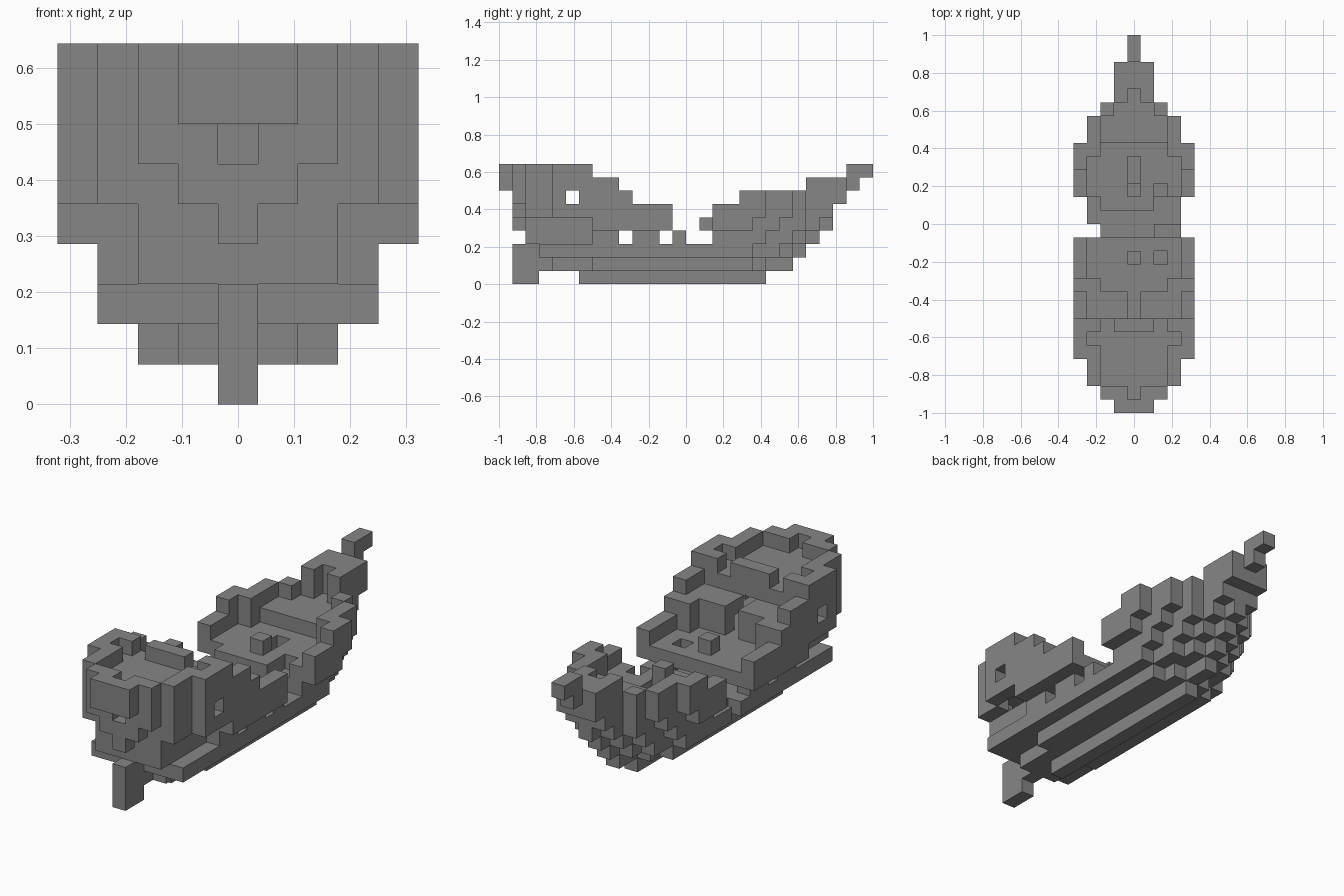
import bpy
import bmesh
from mathutils import Vector

if "Cube" in bpy.data.objects:
    bpy.data.objects.remove(bpy.data.objects["Cube"], do_unlink=True)

UNIT = 1 / 14  # one block
material = bpy.data.materials.new("plain grey")
material.use_nodes = True
GREY = (0.24, 0.24, 0.24, 1)
material.diffuse_color = GREY
material.node_tree.nodes["Principled BSDF"].inputs["Base Color"].default_value = GREY

cells = {}  # (across, along, layer) -> part name


def fill(part, across, along, layers):
    for i in across:
        for j in along:
            for k in layers:
                cells[i, j, k] = part


def both(part, i, along, layers):
    fill(part, {i, -i}, along, layers)


def cut(across, along, layers):
    for i in across:
        for j in along:
            for k in layers:
                cells.pop((i, j, k), None)


def span(a, b):
    return range(a, b + 1)


# Hull outline: first and last block along the length, per distance from centre
START = [[6], [3, 4, 7], [3, 3, 3, 3], [2, 2, 2, 7], [1, 2, 2, 7, 7],
         [1, 1, 2, 2, 4], [1, 1, 1, 2, 4]]
END = [[19], [21, 19, 18], [22, 21, 20, 18], [23, 22, 21, 19], [24, 23, 22, 20, 18],
       [24, 24, 22, 21, 19], [25, 25, 22, 21, 19]]


def inside(i, j, k):
    i = abs(i)
    return i < len(START[k]) and START[k][i] <= j <= END[k][i]


def shell(i, j, k):
    return not (inside(i - 1, j, k) and inside(i + 1, j, k) and inside(i, j - 1, k))


def keep(i, j, k):
    a = abs(i)
    if k < 3:
        return True
    if k == 3:  # hold, open amidships
        return j > 15 or (j < 13 and shell(i, j, k))
    if k == 4:  # raised decks fore and aft
        return j < 13 or j > 15
    if j > 12:  # bow rails and fore platform
        if k == 5:
            return a == 4 and j > 15 or j > 19 or (a == 3 and j == 19)
        return j > 22 or (j > 17 and (a == 4 or (a == 3 and j > 18) or (a == 2 and j > 21)))
    if j > 8:  # waist rail
        return (a == 4 and (k == 5 or j == 9)) or (a == 3 and j == 9)
    if k == 6 and j > 6:  # cabin step
        return True
    return shell(i, j, k) or j == 8


def part_name(j, k):
    if k < 1:
        return "keel"
    if k < 4:
        return "lower_hull"
    if k == 4:
        return "raised_decks"
    return "stern_cabin" if j < 13 else "bow"


for k in range(len(START)):
    for i in span(-4, 4):
        for j in range(28):
            if inside(i, j, k) and keep(i, j, k):
                cells[i, j, k] = part_name(j, k)

# Rudder
fill("rudder", [0], [1, 2], range(3))

# Cabin roof, rails and overhanging stern plate
fill("cabin_roof", span(-2, 2), span(1, 6), [7])
both("cabin_roof", 3, span(2, 6), [7])
both("stern_rail", 4, span(4, 8), [7])
both("stern_rail", 4, span(4, 6), [8])
both("stern_rail", 3, [2, 3, 4, 6], [8])
for i in (1, 2):
    both("stern_rail", i, [1], [8])
fill("stern_rail", span(-1, 1), [6], [8])
fill("stern_plate", span(-1, 1), [0], [7, 8])

# Bow head and bowsprit
fill("bow_head", span(-1, 1), span(23, 25), [7])
cut([0], [23], [6, 7])
fill("bowsprit", [0], [26], [7, 8])
fill("bowsprit", [0], [27], [8])

# Fore deck lip, mast stubs and boarding step
fill("raised_decks", span(-2, 1), [15], [4])
fill("mast_stubs", [0], [11, 16], [5])
fill("boarding_step", [2, 3], [13], [3])

# Windows, doorway, ports and hatches
cut([0], [1], [6])
cut([-4, 4], [5], [6])
cut([0], [7, 8], [5, 6])
cut([-3, 3], [9, 12], [3])
cut([2], [11, 16], [4])
cut([0], [17, 18], [4])
cut([-3], [13], [2])


def build(part):
    """Skin the outer sides of one part's blocks."""
    bm = bmesh.new()
    for cell, owner in cells.items():
        if owner != part:
            continue
        centre = Vector((cell[0], cell[1] - 13.5, cell[2] + 0.5))
        for axis in range(3):
            for sign in (-1, 1):
                other = list(cell)
                other[axis] += sign
                if tuple(other) in cells:
                    continue
                n, u, v = Vector(), Vector(), Vector()
                n[axis] = sign / 2
                u[(axis + 1) % 3] = 0.5
                v[(axis + 2) % 3] = sign / 2
                corners = (-u - v, u - v, u + v, v - u)
                bm.faces.new([bm.verts.new((centre + n + c) * UNIT) for c in corners])
    bmesh.ops.remove_doubles(bm, verts=bm.verts, dist=UNIT / 100)
    mesh = bpy.data.meshes.new(part)
    bm.to_mesh(mesh)
    bm.free()
    mesh.materials.append(material)
    bpy.context.collection.objects.link(bpy.data.objects.new(part, mesh))


for part in sorted(set(cells.values())):
    build(part)
